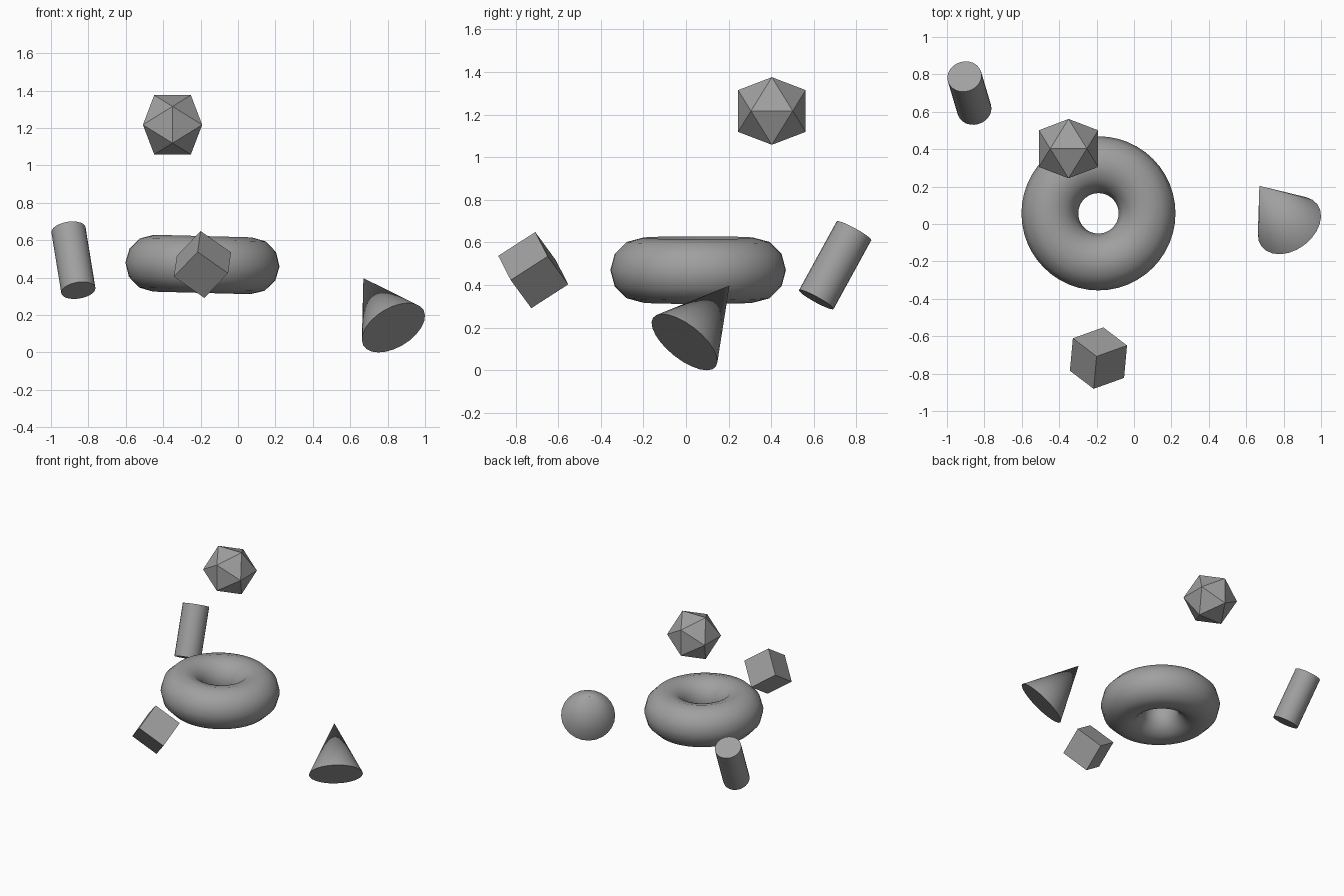
import bpy, bmesh, math
from mathutils import Vector, Matrix

if "Cube" in bpy.data.objects:
    bpy.data.objects.remove(bpy.data.objects["Cube"], do_unlink=True)

# One plain grey for everything
grey = bpy.data.materials.new("plain grey")
grey.use_nodes = True
grey.diffuse_color = (0.35, 0.35, 0.35, 1)
grey.node_tree.nodes["Principled BSDF"].inputs["Base Color"].default_value = grey.diffuse_color


def finish(name, smooth=True):
    """Name the active object, colour it and set its shading."""
    obj = bpy.context.object
    obj.name = obj.data.name = name
    obj.data.materials.append(grey)
    if smooth:
        bpy.ops.object.shade_smooth_by_angle(angle=math.radians(45))
    return obj


def aim(axis):
    """Rotation that points local z along the axis."""
    return Vector(axis).to_track_quat('Z', 'Y').to_euler()


# Ring, very slightly tipped down towards +x
bpy.ops.mesh.primitive_torus_add(major_radius=0.26, minor_radius=0.152,
                                 major_segments=48, minor_segments=12,
                                 location=(-0.19, 0.057, 0.47),
                                 rotation=(0, math.radians(1.5), 0))
finish("ring")

# Tilted cylinder
bpy.ops.mesh.primitive_cylinder_add(vertices=24, radius=0.0925, depth=0.372,
                                    location=(-0.88, 0.70, 0.493),
                                    rotation=aim((-0.053, 0.178, 0.325)))
finish("cylinder")

# Tilted cone, placed by the centre of its base
axis = Vector((-0.16, 0.21, 0.264)).normalized()
height = 0.375
base = Vector((0.831, -0.007, 0.132))
bpy.ops.mesh.primitive_cone_add(vertices=24, radius1=0.187, radius2=0, depth=height,
                                location=base + axis * height / 2, rotation=aim(axis))
finish("cone")

# Tumbled cube, turned by two of its edge directions
edge_a = Vector((0.016, 0.174, 0.112)).normalized()
edge_b = Vector((0.16, 0.06, -0.11))
edge_b = (edge_b - edge_a * edge_b.dot(edge_a)).normalized()
turn = Matrix((edge_a, edge_b, edge_a.cross(edge_b))).transposed()
bpy.ops.mesh.primitive_cube_add(size=0.207, location=(-0.19, -0.717, 0.47),
                                rotation=turn.to_euler())
finish("cube_block", smooth=False)

# Icosahedron: hull of three crossed golden rectangles
phi = (1 + math.sqrt(5)) / 2
bm = bmesh.new()
for s in (-1, 1):
    for t in (-phi, phi):
        for corner in ((s, 0, t), (0, t, s), (t, s, 0)):
            bm.verts.new(Vector(corner) * 0.098)
bmesh.ops.convex_hull(bm, input=bm.verts[:])
bmesh.ops.recalc_face_normals(bm, faces=bm.faces[:])
mesh = bpy.data.meshes.new("icosahedron")
bm.to_mesh(mesh)
bm.free()
ico = bpy.data.objects.new("icosahedron", mesh)
ico.location = (-0.35, 0.403, 1.217)
bpy.context.collection.objects.link(ico)
bpy.context.view_layer.objects.active = ico
finish("icosahedron", smooth=False)
